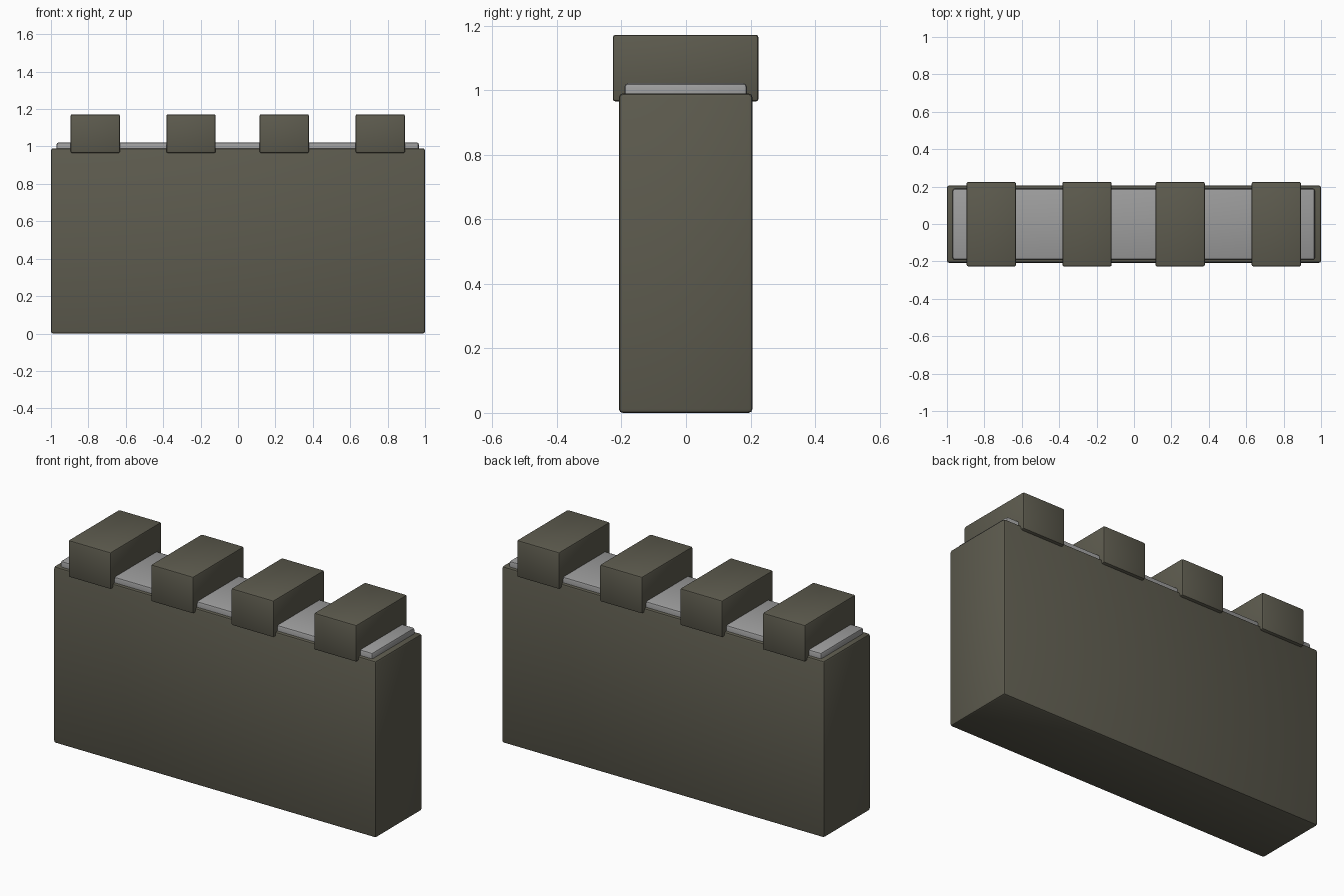
import bpy

cube = bpy.data.objects.get("Cube")
if cube:
    bpy.data.objects.remove(cube, do_unlink=True)


def material(name, colour):
    mat = bpy.data.materials.new(name)
    mat.use_nodes = True
    mat.diffuse_color = colour
    mat.node_tree.nodes["Principled BSDF"].inputs["Base Color"].default_value = colour
    return mat


stone = material("dark stone", (0.11, 0.105, 0.077, 1))
paving = material("light grey paving", (0.34, 0.34, 0.34, 1))


def block(name, low, high, bevel, mat):
    """Softly bevelled box between two corners."""
    centre = [(a + b) / 2 for a, b in zip(low, high)]
    bpy.ops.mesh.primitive_cube_add(size=1, location=centre)
    obj = bpy.context.object
    obj.name = name
    obj.scale = [b - a for a, b in zip(low, high)]
    bpy.ops.object.transform_apply(location=False, rotation=False, scale=True)
    mod = obj.modifiers.new("soft edges", 'BEVEL')
    mod.width = bevel
    mod.segments = 2
    bpy.ops.object.modifier_apply(modifier=mod.name)
    bpy.ops.object.shade_smooth_by_angle()
    obj.data.materials.append(mat)
    return obj


# Wall body and the walkway slab set into its top
block("wall", (-1, -0.208, 0), (1, 0.206, 0.99), 0.012, stone)
block("walkway", (-0.97, -0.191, 0.95), (0.967, 0.189, 1.022), 0.012, paving)

# Row of merlons overhanging front and back
for i, x in enumerate((-0.763, -0.251, 0.247, 0.761)):
    block(f"merlon_{i + 1}", (x - 0.132, -0.227, 0.965),
          (x + 0.132, 0.225, 1.172), 0.009, stone)
